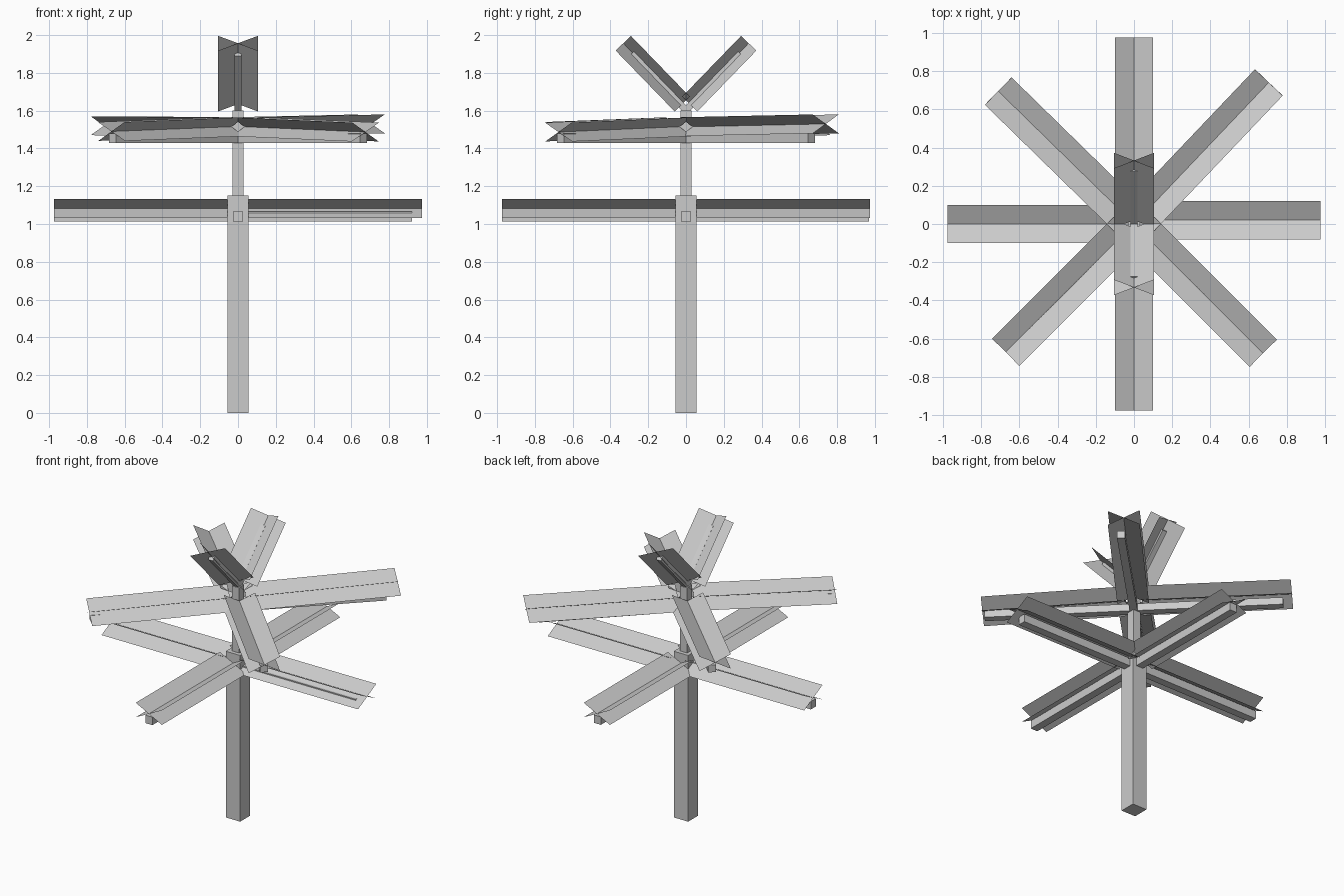
import bpy
from math import radians, cos, sin, atan2, hypot
from mathutils import Matrix, Vector

if "Cube" in bpy.data.objects:
    bpy.data.objects.remove(bpy.data.objects["Cube"])


def mesh_object(name, verts, faces, matrix=None):
    me = bpy.data.meshes.new(name)
    me.from_pydata(verts, [], faces)
    if matrix:
        me.transform(matrix)
    ob = bpy.data.objects.new(name, me)
    bpy.context.collection.objects.link(ob)
    return ob


def box(name, lo, hi, matrix=None):
    verts = [(x, y, z) for x in (lo[0], hi[0]) for y in (lo[1], hi[1]) for z in (lo[2], hi[2])]
    faces = [(0, 1, 3, 2), (4, 6, 7, 5), (0, 4, 5, 1), (2, 3, 7, 6), (0, 2, 6, 4), (1, 5, 7, 3)]
    return mesh_object(name, verts, faces, matrix)


def along(start, end):
    # frame whose x axis runs from start to end, y axis kept horizontal
    d = Vector(end) - Vector(start)
    yaw, pitch = atan2(d.y, d.x), atan2(d.z, hypot(d.x, d.y))
    m = Matrix.Translation(start) @ Matrix.Rotation(yaw, 4, 'Z') @ Matrix.Rotation(-pitch, 4, 'Y')
    return m, d.length


def leaf_cross(name, start, end, w=0.1, h=0.05):
    # two long flat cards crossing along the branch
    m, n = along(start, end)
    verts, faces = [], []
    for s in (1, -1):
        b = len(verts)
        verts += [(0, -w, -h * s), (n, -w, -h * s), (n, w, h * s), (0, w, h * s)]
        faces.append((b, b + 1, b + 2, b + 3))
    return mesh_object(name, verts, faces, m)


# trunk
box("lower_trunk", (-0.055, -0.055, 0), (0.055, 0.055, 1.15))
box("upper_trunk", (-0.028, -0.028, 1.15), (0.028, 0.028, 1.6))

# lower tier: yaw, branch length, leaf sideways shift
for yaw, length, shift in ((0, 0.92, 0.02), (90, 0.97, 0), (180, 0.975, 0), (270, 0.975, 0)):
    turn = Matrix.Rotation(radians(yaw), 4, 'Z')
    box("lower_branch", (0.05, -0.027, 1.012), (length, 0.027, 1.067), turn)
    leaf_cross("lower_leaf", turn @ Vector((0.055, shift, 1.083)),
               turn @ Vector((0.975, shift, 1.083)))

# middle tier on the diagonals: yaw, leaf end point
for yaw, end in ((45, (0.705, 0.74, 1.53)), (135, (-0.71, 0.695, 1.52)),
                 (225, (-0.67, -0.67, 1.49)), (315, (0.675, -0.675, 1.487))):
    turn = Matrix.Rotation(radians(yaw), 4, 'Z')
    box("middle_branch", (0.02, -0.025, 1.43), (0.94, 0.025, 1.48), turn)
    leaf_cross("middle_leaf", turn @ Vector((0.05, 0, 1.515)), end)

# top fork
for side in (1, -1):
    m, n = along((0, side * 0.0, 1.6), (0, side * 0.29, 1.9))
    box("top_branch", (0, -0.018, -0.016), (n, 0.018, 0.02), m)
    leaf_cross("top_leaf", (0, side * 0.02, 1.635), (0, side * 0.332, 1.957), 0.105, 0.056)
